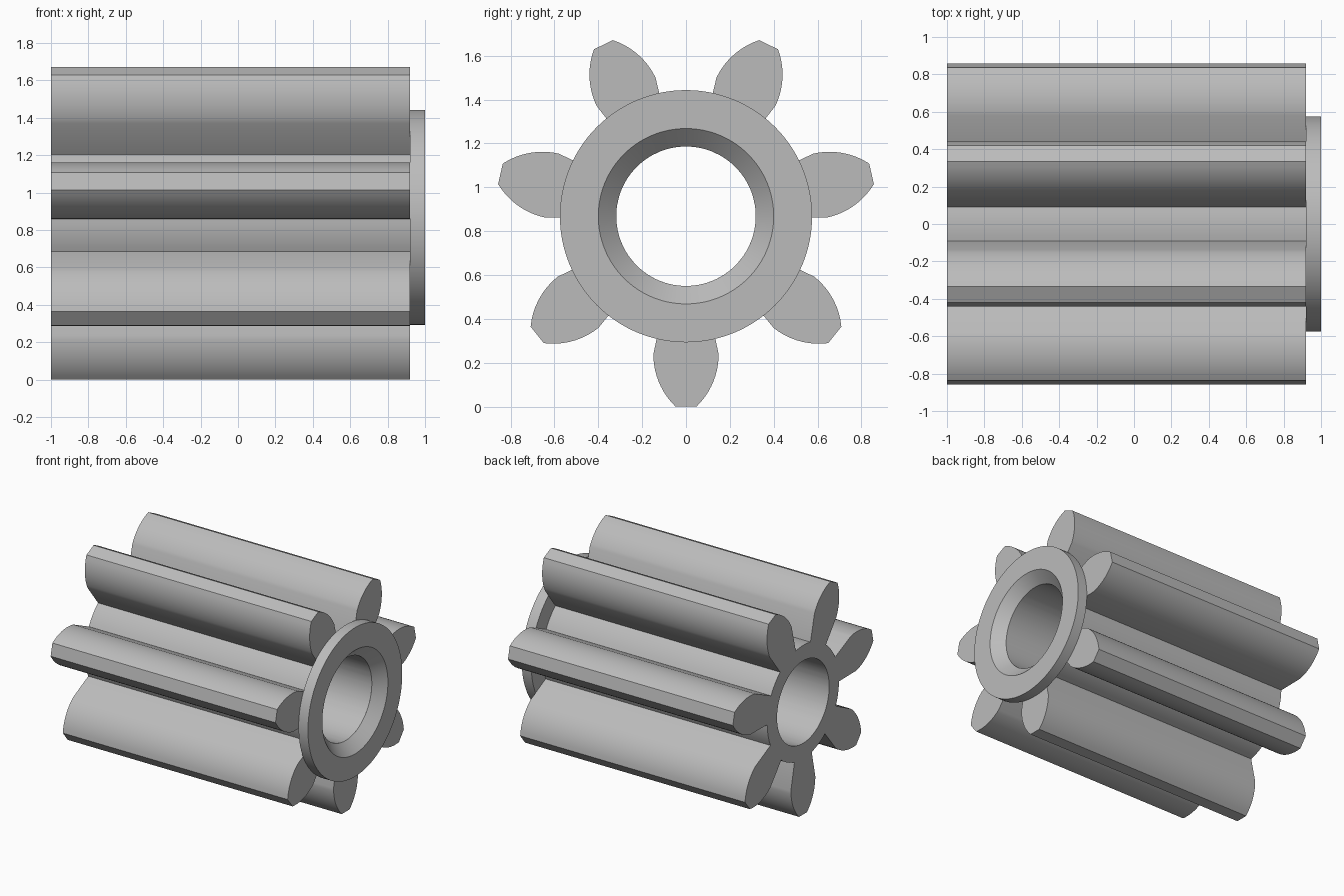
import bpy, bmesh
from math import pi, sin, cos, atan2, hypot, sqrt, radians

if "Cube" in bpy.data.objects:
    bpy.data.objects.remove(bpy.data.objects["Cube"], do_unlink=True)

TEETH = 7
TIP_R, TIP_W = 0.868, 0.048        # tooth tip: radius and half width
BELLY_R, BELLY_W = 0.63, 0.149     # widest place of the tooth
ROOT_R, ROOT_W = 0.425, 0.105      # tooth foot
BORE, FLANGE, MOUTH = 0.318, 0.575, 0.4
LEFT, STEP, RIGHT = -1.0, 0.92, 1.0

metal = bpy.data.materials.new("plain grey")
metal.use_nodes = True
grey = (0.5, 0.5, 0.5, 1)
metal.diffuse_color = grey
metal.node_tree.nodes["Principled BSDF"].inputs["Base Color"].default_value = grey


def ring_solid(name, rings):
    """Joins rings of (x, [(angle, radius), ...]) in a closed chain."""
    bm = bmesh.new()
    loops = [[bm.verts.new((x, r * cos(a), TIP_R + r * sin(a))) for a, r in pts]
             for x, pts in rings]
    for i, here in enumerate(loops):
        there = loops[(i + 1) % len(loops)]
        n = len(here)
        for j in range(n):
            k = (j + 1) % n
            bm.faces.new((here[j], here[k], there[k], there[j]))
    bmesh.ops.recalc_face_normals(bm, faces=bm.faces)
    mesh = bpy.data.meshes.new(name)
    bm.to_mesh(mesh)
    bm.free()
    mesh.materials.append(metal)
    obj = bpy.data.objects.new(name, mesh)
    bpy.context.collection.objects.link(obj)
    bpy.ops.object.select_all(action='DESELECT')
    obj.select_set(True)
    bpy.context.view_layer.objects.active = obj
    bpy.ops.object.shade_smooth_by_angle(angle=radians(28))
    return obj


def circle(radius, angles):
    return [(a, radius) for a in angles]


# One tooth side: straight foot, then a circular bulge up to the tip
rise, drop = TIP_R - BELLY_R, BELLY_W - TIP_W
bulge = (rise ** 2 + drop ** 2) / (2 * drop)
side = [(ROOT_R, ROOT_W)]
for i in range(11):
    d = rise * i / 10
    side.append((BELLY_R + d, BELLY_W - bulge + sqrt(bulge ** 2 - d ** 2)))
side = [(atan2(w, r), hypot(r, w)) for r, w in side]
tooth = [(-a, r) for a, r in side] + side[::-1]

# Whole gear outline, with round lands between the teeth
foot_angle, land_r = side[0]
pitch = 2 * pi / TEETH
gap = pitch - 2 * foot_angle
land = [(foot_angle + gap * i / 6, land_r) for i in range(1, 6)]
outline = [(a - pi / 2 + k * pitch, r) for k in range(TEETH) for a, r in tooth + land]
bore = circle(BORE, [a for a, r in outline])
ring_solid("pinion_gear", [(LEFT, bore), (LEFT, outline), (STEP, outline), (STEP, bore)])

# End flange with a countersunk mouth
around = [2 * pi * i / 128 for i in range(128)]
ring_solid("end_flange", [(x, circle(r, around)) for x, r in (
    (STEP, BORE), (STEP, FLANGE), (RIGHT, FLANGE), (RIGHT, MOUTH))])
